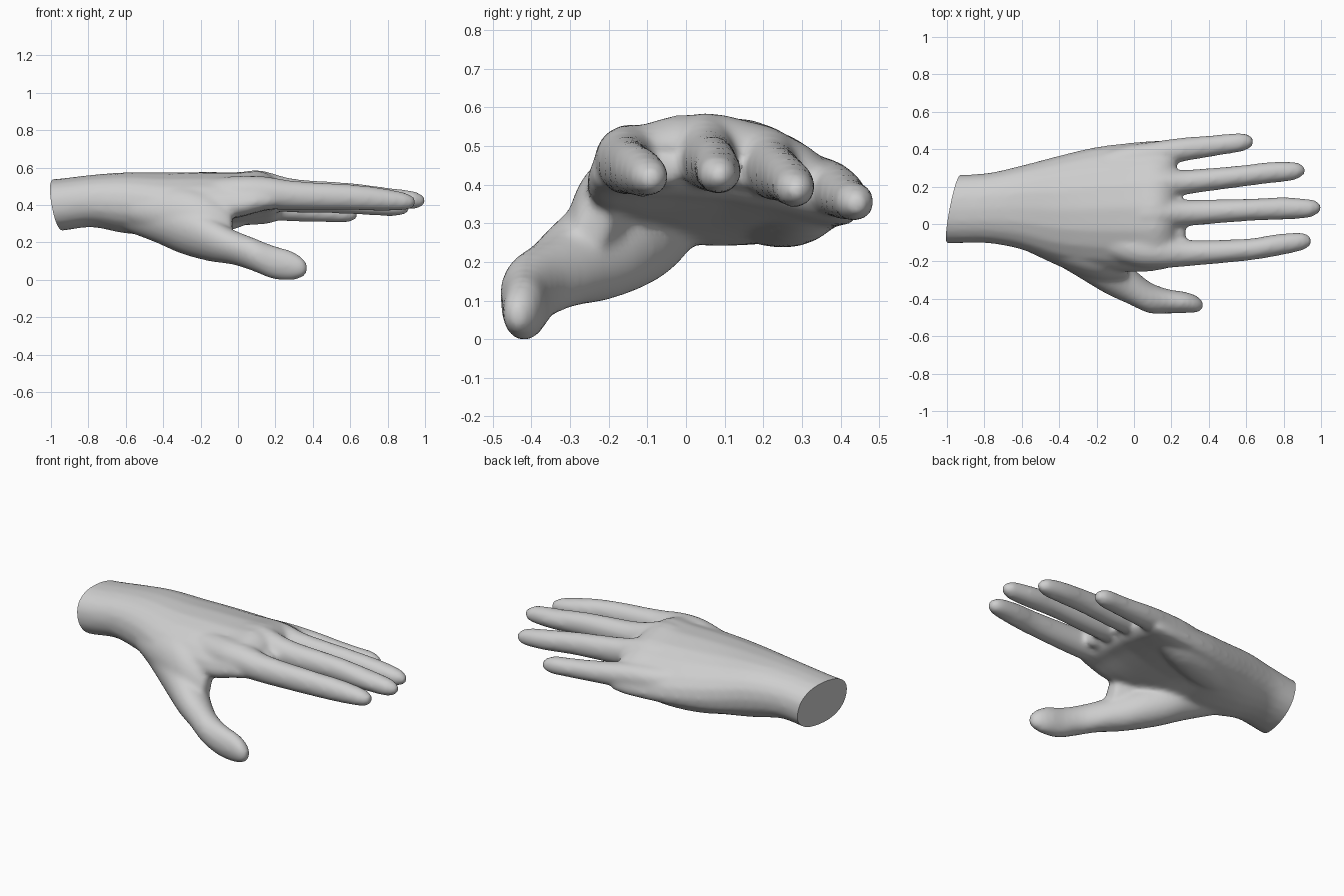
import bpy, bmesh, math
from mathutils import Vector

if "Cube" in bpy.data.objects:
    bpy.data.objects.remove(bpy.data.objects["Cube"])

SEG, STEPS, GROW = 20, 4, 0.003


def spline(stations):
    """Smoothly interpolate rows of numbers (Catmull-Rom)."""
    rows = [stations[0]] + stations + [stations[-1]]
    out = []
    for a, b, c, d in zip(rows, rows[1:], rows[2:], rows[3:]):
        for k in range(STEPS):
            t = k / STEPS
            out.append([0.5 * (2 * q + (r - p) * t + (2 * p - 5 * q + 4 * r - s) * t * t
                               + (3 * q - p - 3 * r + s) * t ** 3)
                        for p, q, r, s in zip(a, b, c, d)])
    return out + [list(stations[-1])]


def loft(bm, stations, power=1.0):
    """Closed tube; station = x, centre y, centre z, half width, half height, arch, tilt."""
    rings = []
    for x, cy, cz, ry, rz, arch, tilt in spline([tuple(s) + (0,) * (7 - len(s)) for s in stations]):
        ring = []
        for i in range(SEG):
            a = 2 * math.pi * i / SEG
            u = math.copysign(abs(math.cos(a)) ** power, math.cos(a))
            v = math.copysign(abs(math.sin(a)) ** power, math.sin(a))
            ring.append(bm.verts.new((x, cy + (ry + GROW) * u,
                                      cz + (rz + GROW) * v + tilt * u - arch * u * u)))
        rings.append(ring)
    for r, s in zip(rings, rings[1:]):
        for i in range(SEG):
            j = (i + 1) % SEG
            bm.faces.new((r[i], r[j], s[j], s[i]))
    bm.faces.new(rings[0][::-1])
    bm.faces.new(rings[-1])


bm = bmesh.new()

# Wrist and arched palm
loft(bm, [(-1.12, .08, .40, .18, .135), (-.95, .08, .41, .18, .137), (-.78, .085, .43, .185, .137),
          (-.6, .088, .42, .222, .16), (-.4, .078, .418, .285, .162, .03, -.005),
          (-.2, .085, .44, .325, .142, .06, -.02), (0, .09, .46, .345, .122, .085, -.03),
          (.12, .098, .475, .347, .11, .09, -.045), (.19, .105, .465, .335, .085, .08, -.045),
          (.225, .11, .46, .3, .04, .06, -.045)], 0.88)

# Heel of the palm on the little finger side
loft(bm, [(-.62, .15, .38, .07, .09), (-.35, .23, .36, .12, .11),
          (-.1, .29, .37, .115, .11), (.08, .33, .38, .07, .06)])

# Thumb with its fleshy base
loft(bm, [(-.65, .02, .36, .08, .07), (-.45, -.07, .34, .12, .125), (-.3, -.14, .29, .14, .14),
          (-.15, -.235, .23, .135, .12), (-.03, -.32, .185, .105, .092), (.08, -.392, .145, .082, .087),
          (.18, -.413, .105, .063, .087), (.28, -.42, .085, .053, .077),
          (.34, -.43, .075, .04, .052), (.37, -.435, .07, .014, .02)])

# Web of skin between thumb and palm
loft(bm, [(-.58, -.05, .39, .09, .09), (-.35, -.145, .375, .1, .13, 0, .02),
          (-.2, -.205, .345, .092, .13, 0, .03), (-.09, -.23, .315, .07, .105, 0, .03),
          (-.03, -.24, .3, .04, .06, 0, .02)])

# Webs between the index, middle and ring fingers
loft(bm, [(.1, -.05, .46, .05, .06), (.22, -.05, .455, .05, .055), (.275, -.05, .45, .035, .035)])
loft(bm, [(.1, .14, .46, .05, .06), (.2, .14, .45, .045, .055), (.25, .145, .445, .03, .035)])

# Fingers: knuckle, base, middle, end joint and tip (x, y, z, half width, half height)
fingers = {
    "index": [(-.22, -.08, .46, .08, .08), (0, -.13, .478, .093, .083), (.15, -.148, .473, .085, .085),
              (.3, -.155, .46, .067, .075),
              (.6, -.138, .45, .056, .066), (.75, -.115, .44, .056, .06)],
    "middle": [(-.15, .045, .49, .08, .07), (.0, .05, .5, .08, .08), (.12, .052, .497, .077, .095),
               (.3, .06, .47, .067, .076), (.6, .075, .46, .057, .064), (.8, .083, .443, .057, .055)],
    "ring": [(-.15, .18, .48, .08, .07), (.0, .2, .48, .08, .075), (.14, .212, .47, .075, .08),
             (.28, .224, .445, .063, .074), (.55, .253, .428, .055, .062), (.73, .275, .41, .054, .055)],
    "little": [(-.2, .29, .42, .08, .07), (-.05, .335, .41, .08, .07), (.1, .367, .4, .07, .07),
               (.25, .396, .387, .062, .062), (.4, .415, .374, .055, .053), (.5, .428, .368, .051, .049)],
}
tips = {"index": (.95, -.092, .425), "middle": (1.0, .087, .432),
        "ring": (.915, .286, .395), "little": (.64, .44, .36)}
for name, path in fingers.items():
    x, y, z = tips[name]
    loft(bm, path + [(x - .07, y - .004, z + .004, .048, .046), (x - .025, y, z, .034, .033),
                     (x, y, z, .013, .014)])

bmesh.ops.recalc_face_normals(bm, faces=bm.faces[:])
source_mesh = bpy.data.meshes.new("hand_parts")
bm.to_mesh(source_mesh)
bm.free()
source = bpy.data.objects.new("hand_parts", source_mesh)
bpy.context.collection.objects.link(source)

# Fuse the parts into one soft skin
remesh = source.modifiers.new("fuse", 'REMESH')
remesh.mode = 'VOXEL'
remesh.voxel_size = 0.014
relax = source.modifiers.new("relax", 'SMOOTH')
relax.factor = 0.5
relax.iterations = 9
mesh = bpy.data.meshes.new_from_object(source.evaluated_get(bpy.context.evaluated_depsgraph_get()))
bpy.data.objects.remove(source)

# Slanted flat cut at the wrist
bm = bmesh.new()
bm.from_mesh(mesh)
bmesh.ops.bisect_plane(bm, geom=bm.verts[:] + bm.edges[:] + bm.faces[:], dist=1e-5,
                       plane_co=(-1, -.1, .43), plane_no=Vector((1, -.194, .18)).normalized(),
                       clear_inner=True)
bmesh.ops.holes_fill(bm, edges=[e for e in bm.edges if e.is_boundary], sides=0)
bmesh.ops.recalc_face_normals(bm, faces=bm.faces[:])
low = min(v.co.z for v in bm.verts)
bmesh.ops.translate(bm, verts=bm.verts[:], vec=(0, 0, -low))
bm.to_mesh(mesh)
bm.free()

hand = bpy.data.objects.new("hand", mesh)
bpy.context.collection.objects.link(hand)
skin = bpy.data.materials.new("light_grey")
skin.diffuse_color = (0.62, 0.62, 0.62, 1)
skin.use_nodes = True
skin.node_tree.nodes["Principled BSDF"].inputs["Base Color"].default_value = skin.diffuse_color
mesh.materials.clear()
mesh.materials.append(skin)

bpy.ops.object.select_all(action='DESELECT')
hand.select_set(True)
bpy.context.view_layer.objects.active = hand
bpy.ops.object.shade_smooth_by_angle(angle=math.radians(45))
